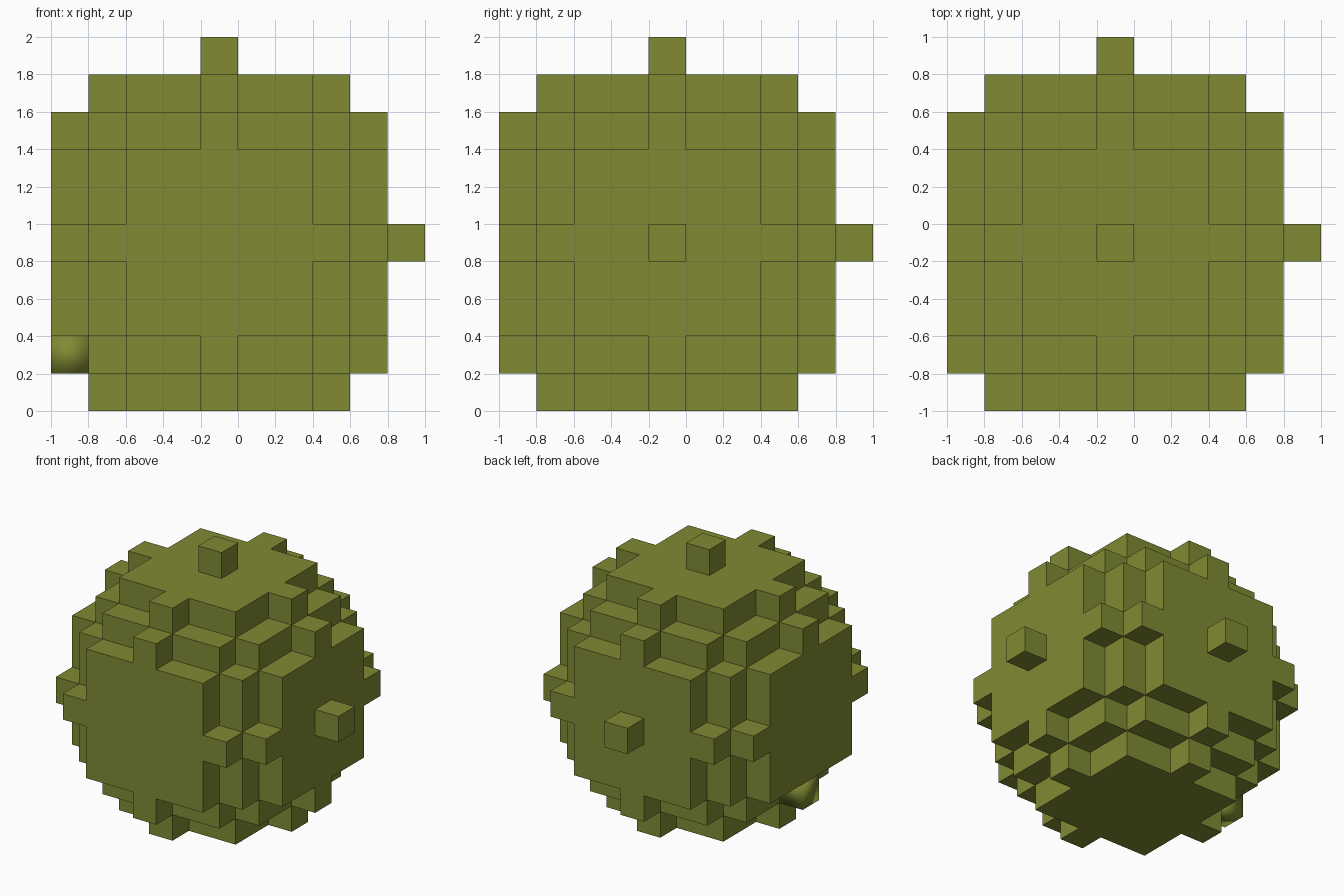
import bpy, bmesh
from mathutils import Vector

if "Cube" in bpy.data.objects:
    bpy.data.objects.remove(bpy.data.objects["Cube"])

S = 0.2                                # block size
CENTRE = Vector((-0.1, -0.1, 0.9))     # middle of the central block
SMOOTH = (-4, 0, -3)                   # the one smooth-shaded block

mat = bpy.data.materials.new("olive")
mat.diffuse_color = (0.216, 0.255, 0.033, 1)
mat.use_nodes = True
mat.node_tree.nodes["Principled BSDF"].inputs["Base Color"].default_value = mat.diffuse_color

# Blocks of a radius-5 ball, cut off one layer short on the negative sides
span = range(-4, 6)
cells = {(i, j, k) for i in span for j in span for k in span
         if i * i + j * j + k * k <= 25}


def add_object(name, bm):
    mesh = bpy.data.meshes.new(name)
    bm.to_mesh(mesh)
    bm.free()
    mesh.materials.append(mat)
    obj = bpy.data.objects.new(name, mesh)
    bpy.context.collection.objects.link(obj)
    return obj


def add_face(bm, cell, axis, sign):
    """One square side of a block, facing outward."""
    n, u, v = Vector(), Vector(), Vector()
    n[axis] = sign
    u[(axis + 1) % 3] = 1
    v[(axis + 2) % 3] = sign
    c = CENTRE + S * (Vector(cell) + n / 2)
    corners = [(-1, -1), (1, -1), (1, 1), (-1, 1)]
    bm.faces.new([bm.verts.new(c + S / 2 * (a * u + b * v)) for a, b in corners])


# Block ball: only the exposed sides of each block
bm = bmesh.new()
for cell in sorted(cells - {SMOOTH}):
    for axis in range(3):
        for sign in (-1, 1):
            other = list(cell)
            other[axis] += sign
            if tuple(other) not in cells:
                add_face(bm, cell, axis, sign)
bmesh.ops.remove_doubles(bm, verts=bm.verts, dist=0.001)
add_object("block_ball", bm)

# Single smooth-shaded block, low on the left side
bm = bmesh.new()
for axis in range(3):
    for sign in (-1, 1):
        add_face(bm, SMOOTH, axis, sign)
bmesh.ops.remove_doubles(bm, verts=bm.verts, dist=0.001)
for f in bm.faces:
    f.smooth = True
add_object("smooth_block", bm)
